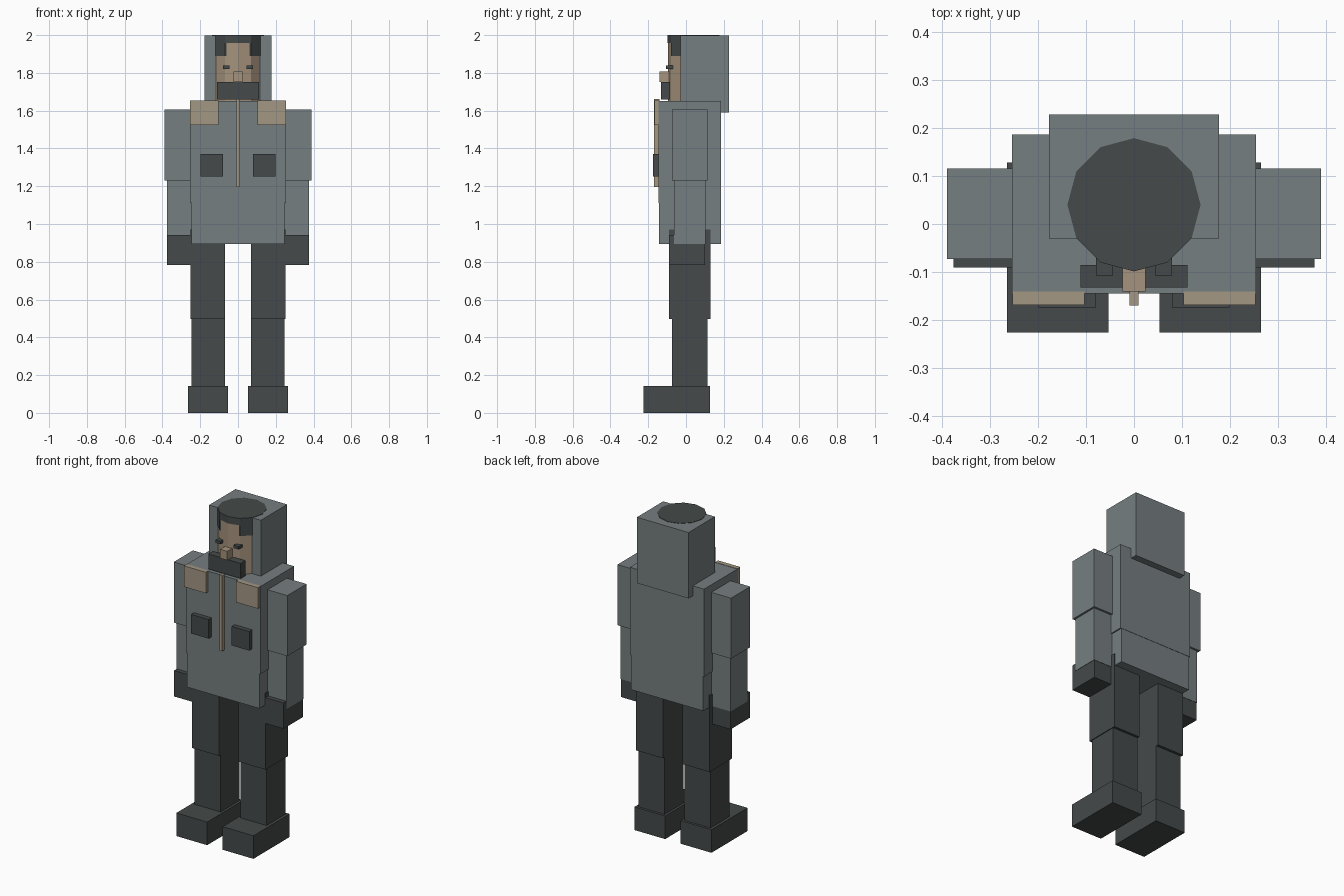
import bpy, bmesh, math

if "Cube" in bpy.data.objects:
    bpy.data.objects.remove(bpy.data.objects["Cube"])


def material(name, rgb):
    m = bpy.data.materials.new(name)
    m.diffuse_color = (*rgb, 1)
    m.use_nodes = True
    m.node_tree.nodes["Principled BSDF"].inputs["Base Color"].default_value = m.diffuse_color
    return m


GREY = material("jacket grey", (0.18, 0.21, 0.215))
DARK = material("charcoal", (0.058, 0.068, 0.067))
TAN = material("tan trim", (0.37, 0.31, 0.23))
SKIN = material("skin", (0.38, 0.29, 0.205))


def finish(name, bm, mat):
    bmesh.ops.recalc_face_normals(bm, faces=bm.faces)
    me = bpy.data.meshes.new(name)
    bm.to_mesh(me)
    bm.free()
    me.materials.append(mat)
    ob = bpy.data.objects.new(name, me)
    bpy.context.collection.objects.link(ob)
    return ob


def box(name, x, y, z, mat):
    """Box from (min, max) ranges."""
    bm = bmesh.new()
    bmesh.ops.create_cube(bm, size=1)
    for v in bm.verts:
        v.co = [r[0] + (c + 0.5) * (r[1] - r[0]) for c, r in zip(v.co, (x, y, z))]
    return finish(name, bm, mat)


def pair(name, x, y, z, mat):
    """The same box on both sides of the body."""
    box("left_" + name, x, y, z, mat)
    box("right_" + name, (-x[1], -x[0]), y, z, mat)


def prism(name, radius, z, mat, skip=()):
    """Twelve-sided column around the head axis; skip drops corners."""
    bm = bmesh.new()
    ring = [bm.verts.new((radius * math.cos(math.radians(a)),
                          0.04 + radius * math.sin(math.radians(a)), z[0]))
            for a in range(0, 360, 30) if a not in skip]
    base = bm.faces.new(ring)
    top = bmesh.ops.extrude_face_region(bm, geom=[base])["geom"]
    for v in top:
        if isinstance(v, bmesh.types.BMVert):
            v.co.z = z[1]
    if not any(f.normal.z < -0.5 and f.calc_center_median().z == z[0] for f in bm.faces):
        bottom = [v for v in bm.verts if abs(v.co.z - z[0]) < 1e-6]
        if not any(set(f.verts) == set(bottom) for f in bm.faces):
            bm.faces.new(ring)
    return finish(name, bm, mat)


# Legs
pair("boot", (0.053, 0.264), (-0.226, 0.128), (0, 0.143), DARK)
pair("shin", (0.068, 0.247), (-0.073, 0.113), (0.14, 0.5), DARK)
pair("thigh", (0.068, 0.252), (-0.09, 0.129), (0.497, 0.97), DARK)

# Jacket body
box("jacket_skirt", (-0.247, 0.247), (-0.144, 0.184), (0.895, 1.12), GREY)
box("jacket_body", (-0.254, 0.254), (-0.145, 0.186), (1.11, 1.652), GREY)

# Arms
pair("upper_sleeve", (0.22, 0.389), (-0.073, 0.115), (1.23, 1.605), GREY)
pair("lower_sleeve", (0.235, 0.377), (-0.063, 0.102), (0.895, 1.24), GREY)
pair("glove", (0.25, 0.375), (-0.09, 0.1), (0.783, 0.943), DARK)

# Jacket details
pair("chest_pocket", (0.079, 0.199), (-0.174, -0.14), (1.252, 1.37), DARK)
pair("shoulder_patch", (0.103, 0.253), (-0.168, -0.14), (1.524, 1.654), TAN)
box("zipper", (-0.009, 0.009), (-0.169, -0.14), (1.195, 1.663), TAN)

# Hood, head and hair
box("hood", (-0.177, 0.177), (-0.03, 0.228), (1.59, 1.998), GREY)
prism("head", 0.1365, (1.62, 1.965), SKIN)
prism("hair_cap", 0.1385, (1.957, 2.0), DARK)
prism("hair_sides", 0.1385, (1.89, 1.96), DARK, skip=(270,))

# Face
pair("eye", (0.044, 0.079), (-0.107, -0.07), (1.82, 1.838), DARK)
box("nose", (-0.024, 0.024), (-0.14, -0.085), (1.752, 1.807), SKIN)
box("beard", (-0.111, 0.111), (-0.132, -0.085), (1.658, 1.752), DARK)
